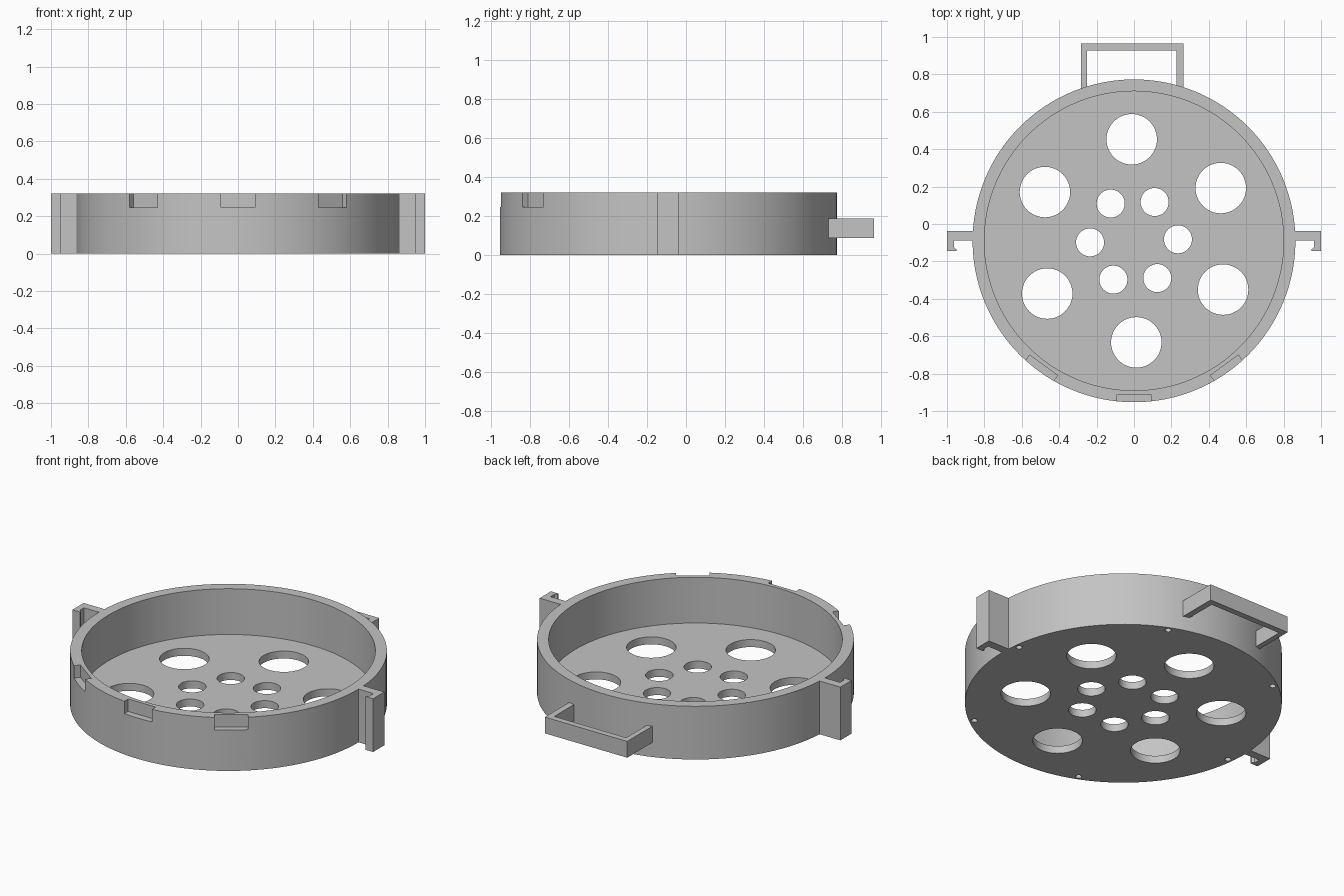
import bpy, bmesh, math
from mathutils import Matrix, Vector

if "Cube" in bpy.data.objects:
    bpy.data.objects.remove(bpy.data.objects["Cube"], do_unlink=True)

CENTRE = Vector((0, -0.09, 0))
OUTER, INNER, HEIGHT, FLOOR = 0.863, 0.80, 0.32, 0.045

grey = bpy.data.materials.new("light_grey")
grey.use_nodes = True
colour = (0.55, 0.55, 0.55, 1)
grey.diffuse_color = colour
grey.node_tree.nodes["Principled BSDF"].inputs["Base Color"].default_value = colour


def make_object(name, bm):
    bmesh.ops.recalc_face_normals(bm, faces=bm.faces)
    mesh = bpy.data.meshes.new(name)
    bm.to_mesh(mesh)
    bm.free()
    mesh.materials.append(grey)
    obj = bpy.data.objects.new(name, mesh)
    bpy.context.collection.objects.link(obj)
    return obj


def add_cylinder(bm, centre, radius, z0, z1, segments):
    bmesh.ops.create_cone(
        bm, cap_ends=True, segments=segments, radius1=radius, radius2=radius,
        depth=z1 - z0,
        matrix=Matrix.Translation((centre.x, centre.y, (z0 + z1) / 2)))


def polar(radius, degrees):
    a = math.radians(degrees)
    return CENTRE + Vector((math.cos(a), math.sin(a), 0)) * radius


def prism(name, outline, z0, z1):
    bm = bmesh.new()
    face = bm.faces.new([bm.verts.new((x, y, z0)) for x, y in outline])
    new = bmesh.ops.extrude_face_region(bm, geom=[face])["geom"]
    bmesh.ops.translate(bm, vec=(0, 0, z1 - z0),
                        verts=[v for v in new if isinstance(v, bmesh.types.BMVert)])
    return make_object(name, bm)


def cut(target, cutter):
    cutter.hide_render = True
    mod = target.modifiers.new("cut", 'BOOLEAN')
    mod.operation = 'DIFFERENCE'
    mod.solver = 'EXACT'
    mod.object = cutter
    bpy.context.view_layer.objects.active = target
    bpy.ops.object.modifier_apply(modifier=mod.name)
    bpy.data.objects.remove(cutter, do_unlink=True)


# Round tray
bm = bmesh.new()
add_cylinder(bm, CENTRE, OUTER, 0, HEIGHT, 128)
tray = make_object("tray", bm)

# Hollow inside
bm = bmesh.new()
add_cylinder(bm, CENTRE, INNER, FLOOR, HEIGHT + 0.1, 128)
cut(tray, make_object("hollow_cutter", bm))

# Floor holes, small blind holes under the rim, and rim notches
bm = bmesh.new()
for i in range(6):
    turn = 60 * i
    add_cylinder(bm, polar(0.543, 31.3 + turn), 0.135, -0.1, 0.15, 48)
    add_cylinder(bm, polar(0.235, 2 + turn), 0.075, -0.1, 0.15, 40)
    add_cylinder(bm, polar(0.834, 7 + turn), 0.017, -0.1, 0.1, 16)
for angle in (-36, 0, 36):
    place = (Matrix.Translation(CENTRE)
             @ Matrix.Rotation(math.radians(angle), 4, 'Z')
             @ Matrix.Translation((0, -0.872, 0.345))
             @ Matrix.Diagonal((0.184, 0.1, 0.2, 1)))
    bmesh.ops.create_cube(bm, size=1, matrix=place)
    # Lift the bottom of the notch to its ledge height
    for v in bm.verts[-8:]:
        v.co.z = max(v.co.z, 0.245)
cut(tray, make_object("hole_cutter", bm))

bpy.ops.object.select_all(action='DESELECT')
tray.select_set(True)
bpy.context.view_layer.objects.active = tray
bpy.ops.object.shade_smooth_by_angle(angle=math.radians(30))

# Hooked side clips
hook = [(0.84, -0.038), (1, -0.038), (1, -0.145), (0.95, -0.145),
        (0.95, -0.135), (0.963, -0.125), (0.963, -0.088), (0.84, -0.088)]
for name, side in (("left_clip", 1), ("right_clip", -1)):
    prism(name, [(side * x, y) for x, y in hook], 0, HEIGHT)

# Rear loop handle
loop = [(-0.284, 0.70), (-0.284, 0.964), (0.264, 0.964), (0.264, 0.70),
        (0.226, 0.70), (0.226, 0.928), (-0.252, 0.928), (-0.252, 0.70)]
prism("rear_handle", loop, 0.087, 0.185)
